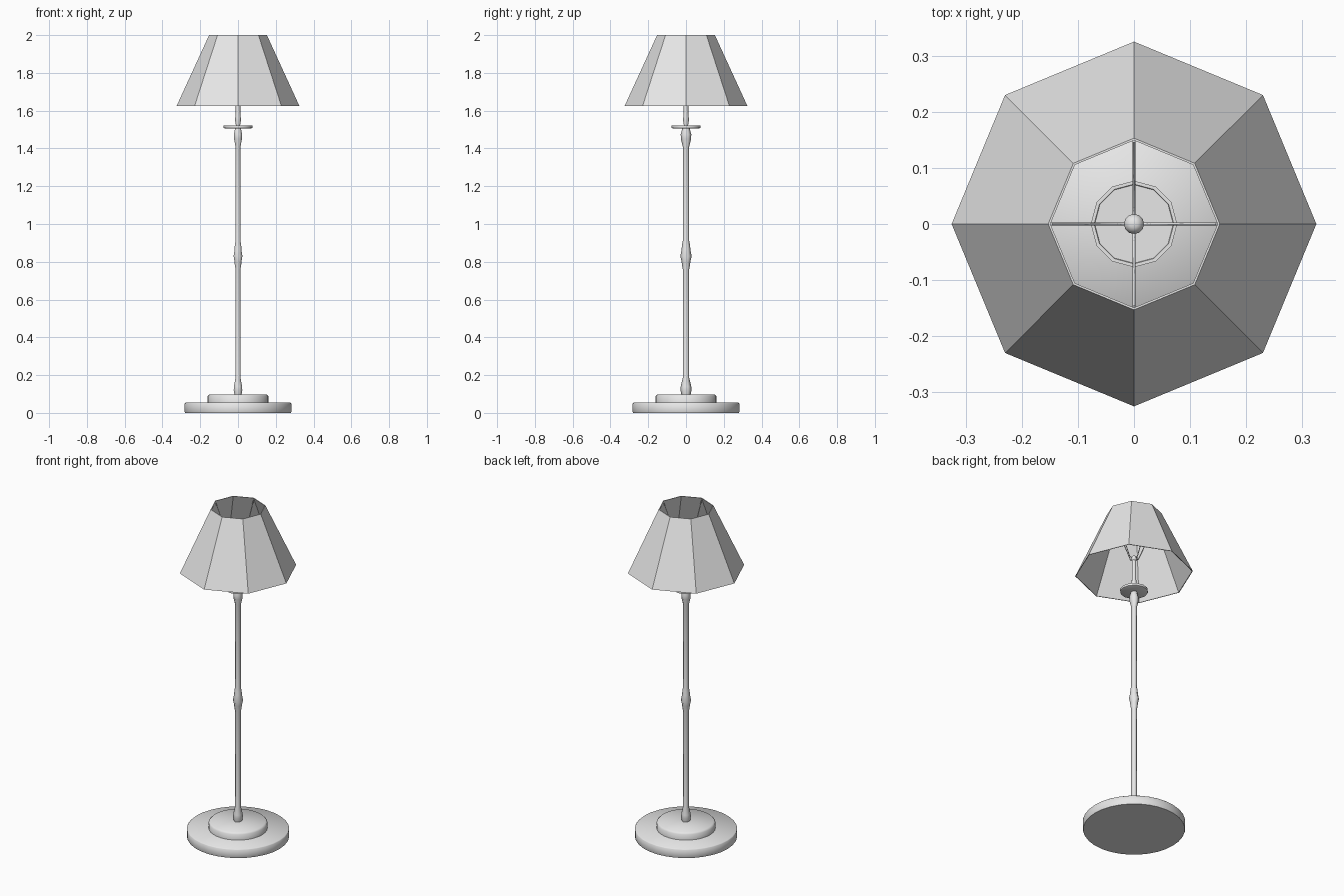
import bpy, bmesh
from math import sin, cos, pi, radians

cube = bpy.data.objects.get("Cube")
if cube:
    bpy.data.objects.remove(cube)

# One light grey finish for every part
GREY = (0.8, 0.8, 0.8, 1)
grey = bpy.data.materials.new("light grey")
grey.use_nodes = True
grey.diffuse_color = GREY
grey.node_tree.nodes["Principled BSDF"].inputs["Base Color"].default_value = GREY


def lathe(name, profile, sides, start=0.0, smooth=None, closed=False):
    """Turn (radius, height) points around the z axis; ends are capped unless closed."""
    bm = bmesh.new()
    rings = []
    for r, z in profile:
        rings.append([bm.verts.new((r * cos(start + 2 * pi * i / sides),
                                    r * sin(start + 2 * pi * i / sides), z))
                      for i in range(sides)])
    pairs = list(zip(rings, rings[1:]))
    if closed:
        pairs.append((rings[-1], rings[0]))
    else:
        bm.faces.new(rings[0])
        bm.faces.new(rings[-1])
    for a, b in pairs:
        for i in range(sides):
            j = (i + 1) % sides
            bm.faces.new((a[i], a[j], b[j], b[i]))
    bmesh.ops.recalc_face_normals(bm, faces=bm.faces)
    mesh = bpy.data.meshes.new(name)
    bm.to_mesh(mesh)
    bm.free()
    mesh.materials.append(grey)
    obj = bpy.data.objects.new(name, mesh)
    bpy.context.collection.objects.link(obj)
    if smooth:
        bpy.ops.object.select_all(action='DESELECT')
        obj.select_set(True)
        bpy.context.view_layer.objects.active = obj
        bpy.ops.object.shade_smooth_by_angle(angle=radians(smooth))
    return obj


# Two stepped discs of the foot, with softened rims
lathe("base", [(0.28, 0), (0.282, 0.004), (0.282, 0.05), (0.278, 0.054)], 32, smooth=50)
lathe("base_step", [(0.162, 0.05), (0.162, 0.088), (0.152, 0.098)], 32, smooth=50)

# Slim six-sided pole with swellings at the foot, middle and top
pole = lathe("pole", [(0.024, 0.095), (0.029, 0.12), (0.028, 0.14), (0.017, 0.185),
                      (0.017, 0.76), (0.022, 0.785), (0.023, 0.8), (0.03, 0.83),
                      (0.023, 0.865), (0.022, 0.885), (0.017, 0.91), (0.017, 1.41),
                      (0.027, 1.45), (0.028, 1.475), (0.02, 1.505), (0.018, 1.512)],
             6, start=pi / 2, smooth=65)
pole.scale.x = 0.9

# Drip tray under the shade
lathe("tray", [(0.07, 1.506), (0.077, 1.509), (0.077, 1.522), (0.071, 1.522),
               (0.070, 1.518)], 12, smooth=40)

# Stem carrying the shade, and the round knob on it
lathe("stem", [(0.010, 1.515), (0.015, 1.545), (0.015, 1.56), (0.012, 1.59),
               (0.012, 1.715)], 8, smooth=60)
lathe("knob", [(0.018 * sin(pi * k / 8), 1.72 - 0.018 * cos(pi * k / 8))
               for k in range(1, 8)], 12, smooth=60)

# Four wire arms from the knob out to the top of the shade
for i, side in enumerate(("left", "back", "right", "front")):
    a = i * pi / 2
    curve = bpy.data.curves.new(side + "_arm", 'CURVE')
    curve.dimensions = '3D'
    curve.bevel_depth = 0.003
    curve.bevel_resolution = 0
    curve.use_fill_caps = True
    line = curve.splines.new('POLY')
    path = [(0.012, 1.72), (0.03, 1.725), (0.148, 1.985)]
    line.points.add(len(path) - 1)
    for p, (r, z) in zip(line.points, path):
        p.co = (r * cos(a), r * sin(a), z, 1)
    curve.materials.append(grey)
    bpy.context.collection.objects.link(bpy.data.objects.new(side + "_arm", curve))

# Eight-sided open shade with a thin wall
lathe("shade", [(0.325, 1.625), (0.153, 2.0), (0.149, 2.0), (0.321, 1.625)],
      8, closed=True)
